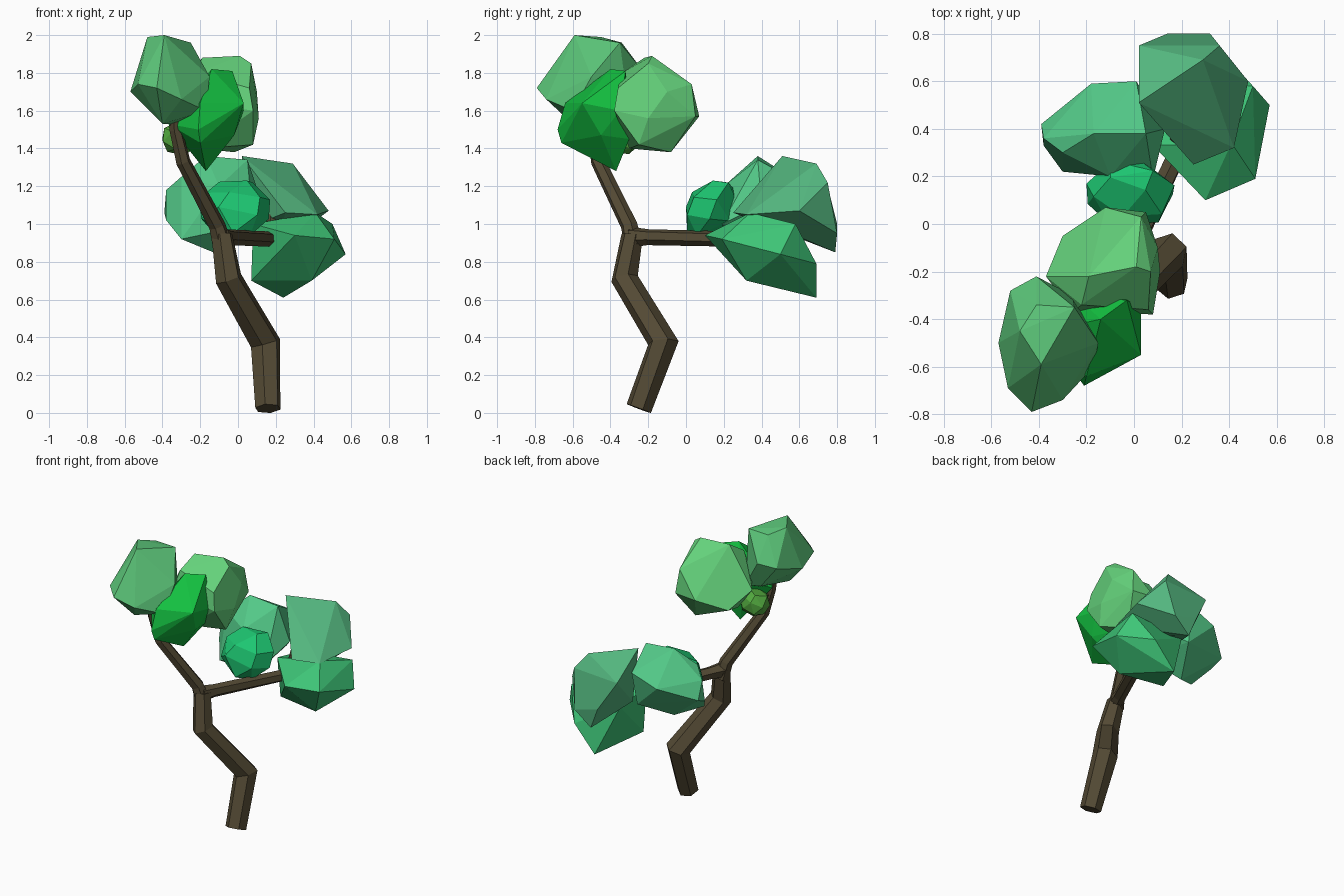
import bpy, bmesh, math, random
from mathutils import Vector

if "Cube" in bpy.data.objects:
    bpy.data.objects.remove(bpy.data.objects["Cube"])


def material(name, rgb):
    m = bpy.data.materials.new(name)
    m.diffuse_color = (*[(c / 255) ** 2.2 for c in rgb], 1)
    m.use_nodes = True
    m.node_tree.nodes["Principled BSDF"].inputs["Base Color"].default_value = m.diffuse_color
    return m


def finish(name, bm, mat):
    bmesh.ops.recalc_face_normals(bm, faces=bm.faces)
    me = bpy.data.meshes.new(name)
    bm.to_mesh(me)
    bm.free()
    me.materials.append(mat)
    ob = bpy.data.objects.new(name, me)
    bpy.context.collection.objects.link(ob)


def limb(name, path, mat, sides=6):
    """Faceted tapered tube through (x, y, z, radius) points."""
    bm = bmesh.new()
    pts = [Vector(p[:3]) for p in path]
    rings = []
    for i, p in enumerate(pts):
        d_in = (p - pts[i - 1]).normalized() if i else Vector()
        d_out = (pts[i + 1] - p).normalized() if i < len(pts) - 1 else Vector()
        t = (d_in + d_out).normalized()
        ref = Vector((1, 0, 0)) if abs(t.x) < 0.9 else Vector((0, 1, 0))
        v = t.cross(ref).normalized()
        u = v.cross(t)
        rings.append([bm.verts.new(p + path[i][3] * (u * math.cos(a) + v * math.sin(a)))
                      for a in (math.tau * (k + .3) / sides for k in range(sides))])
    for a, b in zip(rings, rings[1:]):
        for k in range(sides):
            n = (k + 1) % sides
            bm.faces.new((a[k], a[n], b[n], b[k]))
    bm.faces.new(rings[0])
    bm.faces.new(rings[-1])
    finish(name, bm, mat)


def faceted(name, rgb, corners):
    """Convex leaf mass stretched over a few corners."""
    bm = bmesh.new()
    for p in corners:
        bm.verts.new(p)
    bmesh.ops.convex_hull(bm, input=bm.verts[:])
    bmesh.ops.delete(bm, geom=[v for v in bm.verts if not v.link_faces], context='VERTS')
    bmesh.ops.dissolve_limit(bm, angle_limit=math.radians(8), verts=bm.verts[:], edges=bm.edges[:])
    finish(name, bm, material(name + "_green", rgb))


def clump(name, rgb, lo, hi, skew=(0, 0, 0), seed=1, n=20):
    """Rounded leaf mass filling a box; skew leans it (y by x, z by x, z by y)."""
    rnd = random.Random(seed)
    pts = []
    for i in range(n):
        z = 1 - (2 * i + 1) / n
        a = i * 2.39996 + rnd.uniform(-0.3, 0.3)
        r = math.sqrt(1 - z * z)
        p = Vector((r * math.cos(a), r * math.sin(a), z + rnd.uniform(-.12, .12))).normalized()
        p = Vector([math.copysign(abs(c) ** 0.88, c) for c in p])
        p.z += skew[1] * p.x + skew[2] * p.y
        p.y += skew[0] * p.x
        pts.append(p)
    mn = [min(p[k] for p in pts) for k in range(3)]
    mx = [max(p[k] for p in pts) for k in range(3)]
    faceted(name, rgb, [[lo[k] + (hi[k] - lo[k]) * (p[k] - mn[k]) / (mx[k] - mn[k])
                         for k in range(3)] for p in pts])


# Crooked trunk and branches
bark = material("bark", (84, 75, 55))
limb("trunk", [(.158, -.25, .023, .07), (.145, -.12, .37, .083),
               (-.05, -.325, .71, .073), (-.085, -.285, .94, .058)], bark)
limb("upper_branch", [(-.08, -.28, .88, .055), (-.11, -.3, .99, .045),
                      (-.29, -.465, 1.33, .039), (-.33, -.49, 1.5, .034),
                      (-.34, -.52, 1.62, .02)], bark)
limb("side_branch", [(-.09, -.29, .93, .055), (-.05, -.2, .93, .043),
                     (.17, .27, .92, .043), (.18, .35, .98, .03),
                     (.17, .42, 1.12, .018)], bark)
limb("back_twig", [(.17, .33, .98, .02), (.29, .6, 1.06, .012), (.365, .73, 1.12, .004)], bark, 5)
limb("crown_twig", [(-.32, -.48, 1.46, .025), (-.25, -.34, 1.5, .018), (-.13, -.18, 1.6, .01)], bark, 5)

# Upper leaf cluster
faceted("top_leaves", (92, 196, 120), [
    (-.57, -.5, 1.7), (-.48, -.45, 1.99), (-.39, -.59, 2), (-.25, -.35, 1.96), (-.15, -.5, 1.78),
    (-.43, -.79, 1.72), (-.3, -.74, 1.66), (-.53, -.69, 1.74), (-.41, -.22, 1.8), (-.52, -.28, 1.77),
    (-.26, -.3, 1.58), (-.4, -.6, 1.53), (-.3, -.42, 1.53), (-.17, -.6, 1.6), (-.41, -.34, 1.96),
    (-.38, -.3, 1.6)])
faceted("crown_leaves", (100, 208, 122), [
    (-.37, -.22, 1.6), (-.12, .07, 1.57), (.05, .05, 1.57), (.1, -.1, 1.7), (.11, -.2, 1.56),
    (.08, -.38, 1.6), (-.26, -.37, 1.65), (.01, -.18, 1.89), (.07, -.2, 1.85), (-.19, -.22, 1.88),
    (.03, .03, 1.74), (-.02, -.08, 1.38), (.08, -.25, 1.42), (-.2, -.3, 1.4), (-.3, -.05, 1.5),
    (-.22, -.34, 1.8), (.06, -.36, 1.72)])
faceted("front_leaves", (26, 190, 66), [
    (-.37, -.45, 1.53), (-.14, -.4, 1.82), (-.03, -.32, 1.81), (.03, -.55, 1.64), (-.02, -.45, 1.47),
    (-.17, -.37, 1.28), (-.21, -.68, 1.5), (-.2, -.64, 1.64), (-.25, -.3, 1.6), (.03, -.35, 1.6),
    (-.2, -.66, 1.43), (-.05, -.3, 1.45)])
clump("small_leaves", (84, 170, 66), (-.40, -.43, 1.37), (-.22, -.25, 1.54), (0, 0, 0), 2)

# Lower leaf cluster
faceted("left_leaves", (84, 200, 135), [
    (-.39, .42, 1.06), (-.38, .33, 1.02), (-.3, .22, .92), (.08, .19, 1), (.13, .4, 1.1),
    (.01, .6, 1.22), (-.18, .59, 1.15), (-.17, .38, 1.36), (.05, .38, 1.34), (-.13, .32, .85),
    (0, .55, .98), (-.3, .3, 1.25), (-.1, .2, 1.2), (-.38, .36, 1.18)])
clump("inner_leaves", (34, 196, 112), (-.2, 0, .94), (.17, .28, 1.23), (0, .05, .3), 6)
faceted("back_leaves", (84, 180, 125), [
    (.02, .51, 1.36), (.29, .69, 1.32), (.02, .75, 1.2), (.14, .8, 1), (.32, .8, .95),
    (.48, .6, 1.07), (.42, .32, 1.05), (.25, .25, 1.06), (.2, .79, .85), (.36, .75, 1.22),
    (.05, .53, .98)])
faceted("low_leaves", (64, 195, 118), [
    (.3, .1, .94), (.51, .19, .92), (.57, .5, .84), (.39, .32, .7), (.24, .69, .61), (.4, .69, .79),
    (.07, .38, .7), (.41, .34, 1.06), (.08, .33, 1), (.5, .58, 1), (.1, .6, .95)])
